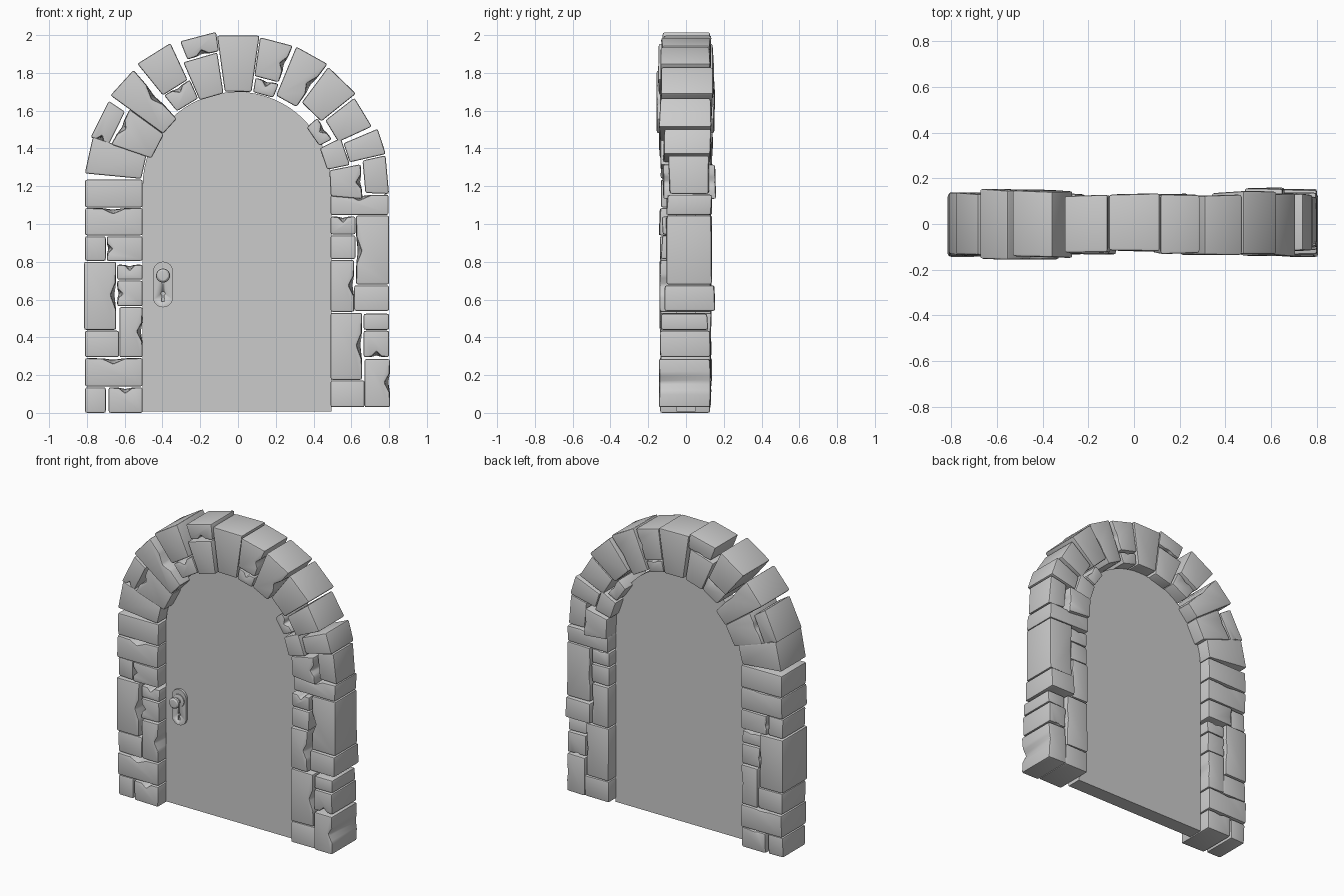
import bpy, bmesh, math, random
from mathutils import Vector, Matrix

if "Cube" in bpy.data.objects:
    bpy.data.objects.remove(bpy.data.objects["Cube"])

rng = random.Random(4)
ARCH_Z = 1.19


def finish(name, bm, angle=30):
    bmesh.ops.recalc_face_normals(bm, faces=bm.faces)
    me = bpy.data.meshes.new(name)
    bm.to_mesh(me)
    bm.free()
    ob = bpy.data.objects.new(name, me)
    bpy.context.collection.objects.link(ob)
    bpy.ops.object.select_all(action='DESELECT')
    ob.select_set(True)
    bpy.context.view_layer.objects.active = ob
    bpy.ops.object.shade_smooth_by_angle(angle=math.radians(angle))
    return ob


def loft(front, back):
    """Closed solid between two (x, y, z) outlines."""
    bm = bmesh.new()
    f = [bm.verts.new(p) for p in front]
    b = [bm.verts.new(p) for p in back]
    bm.faces.new(f)
    bm.faces.new(b[::-1])
    n = len(f)
    for i in range(n):
        bm.faces.new((f[i], b[i], b[(i + 1) % n], f[(i + 1) % n]))
    return bm


def outline(corners, y, chip, depth):
    """Stone outline with a worn notch in one edge."""
    mid = sum(corners, Vector((0, 0))) / 4
    pts = []
    for i, p in enumerate(corners):
        q = corners[(i + 1) % 4]
        pts.append((p.x, y + rng.uniform(-.005, .005), p.y))
        if i == chip:
            for t, d in ((.3, .1), (.52, 1), (.7, .15)):
                c = p.lerp(q, t)
                c += (mid - c).normalized() * depth * d
                pts.append((c.x, y, c.y))
    return pts


def stone(name, corners, chip, y0, y1):
    corners = [Vector(c) for c in corners]
    bm = loft(outline(corners, y0, chip, .03), outline(corners, y1, chip, .008))
    bmesh.ops.recalc_face_normals(bm, faces=bm.faces)
    bmesh.ops.bevel(bm, geom=bm.edges[:], offset=.012, segments=2, profile=.6,
                    affect='EDGES', clamp_overlap=True)
    finish(name, bm, 35)


# Pillar stones: x0, x1, z0, z1, notched edge (0 bottom, 1 right, 2 top, 3 left), y front, y back
left_pillar = [
    (-.81, -.70, 0, .135, -1, -.12, .12), (-.685, -.505, 0, .135, 2, -.135, .13),
    (-.81, -.505, .14, .29, 2, -.135, .135), (-.81, -.63, .295, .435, -1, -.13, .13),
    (-.628, -.505, .295, .56, 1, -.135, .13), (-.815, -.645, .44, .80, 1, -.14, .135),
    (-.64, -.505, .565, .70, 3, -.125, .125), (-.64, -.505, .705, .785, 2, -.12, .12),
    (-.81, -.70, .805, .935, -1, -.125, .12), (-.695, -.505, .805, .935, 3, -.135, .13),
    (-.81, -.505, .94, 1.085, 2, -.14, .13), (-.81, -.505, 1.088, 1.235, -1, -.13, .135)]
right_pillar = [
    (.49, .67, .03, .172, -1, -.13, .13), (.67, .805, .03, .285, 1, -.14, .13),
    (.49, .657, .175, .53, 1, -.135, .13), (.665, .80, .295, .435, 0, -.135, .125),
    (.665, .80, .44, .525, -1, -.13, .115), (.49, .615, .535, .81, 1, -.14, .13),
    (.615, .80, .54, .675, -1, -.11, .15), (.625, .80, .68, 1.045, 3, -.105, .135),
    (.49, .622, .815, .94, -1, -.13, .125), (.49, .622, .945, 1.04, 2, -.125, .12),
    (.49, .797, 1.048, 1.155, 2, -.10, .135)]
# Arch stones: angle0, angle1, radius0, radius1, notched edge, y front, y back
arch = [
    (160.5, 174.5, .515, .815, -1, -.135, .135), (144, 161, .485, .71, 2, -.14, .14),
    (146, 161, .722, .825, 1, -.135, .135), (131.5, 144, .49, .835, 3, -.155, .15),
    (115, 129, .632, .847, -1, -.145, .145), (114, 128.5, .52, .628, 2, -.135, .13),
    (98.7, 113.5, .508, .726, -1, -.13, .12), (98, 111.5, .732, .835, 0, -.125, .125),
    (82, 97.8, .515, .815, -1, -.12, .13), (69, 81.7, .60, .807, 3, -.13, .13),
    (68.7, 81, .514, .592, 2, -.125, .125), (54.2, 67.6, .53, .81, 3, -.135, .125),
    (38.7, 53.3, .565, .80, -1, -.13, .14), (24.7, 37.8, .585, .78, -1, -.14, .13),
    (27.5, 41.5, .485, .56, 2, -.13, .13), (11.7, 26, .482, .605, -1, -.135, .135),
    (13, 23, .607, .803, -1, -.12, .13), (-5, 11, .493, .662, 2, -.12, .155),
    (-2.2, 12.5, .675, .80, -1, -.09, .12)]

for x0, x1, z0, z1, *rest in left_pillar + right_pillar:
    stone("pillar_stone", [(x0, z0), (x1, z0), (x1, z1), (x0, z1)], *rest)


def polar(a, r):
    a = math.radians(a)
    return r * math.cos(a), ARCH_Z + r * math.sin(a)


for a0, a1, r0, r1, *rest in arch:
    stone("arch_stone", [polar(a0, r0), polar(a1, r0), polar(a1, r1), polar(a0, r1)], *rest)

# Door panel: rectangle with a half-round top
shape = [(-.505, .008), (.495, .008)]
shape += [(-.005 + .50 * math.cos(math.pi * i / 32), 1.2 + .50 * math.sin(math.pi * i / 32))
          for i in range(33)]
finish("door_panel", loft([(x, -.05, z) for x, z in shape], [(x, .05, z) for x, z in shape]))

# Escutcheon plate: capsule outline
HX, R = -.397, .053
capsule = []
for base, cz in ((0, .748), (180, .612)):
    for i in range(13):
        a = math.radians(base + i * 15)
        capsule.append((HX + R * math.cos(a), cz + R * math.sin(a)))
plate = finish("handle_plate", loft([(x, -.066, z) for x, z in capsule],
                                    [(x, -.045, z) for x, z in capsule]))

# Keyhole cut into the plate
key = [(HX + .011 * math.cos(math.radians(a)), .632 + .011 * math.sin(math.radians(a)))
       for a in range(-60, 241, 30)]
key += [(HX - .008, .59), (HX + .008, .59)]
cutter = finish("keyhole_cutter", loft([(x, -.08, z) for x, z in key],
                                       [(x, -.054, z) for x, z in key]))
cutter.hide_render = True
cutter.hide_set(True)
cut = plate.modifiers.new("keyhole", 'BOOLEAN')
cut.object = cutter
cut.operation = 'DIFFERENCE'

# Round knob: turned profile (radius, y)
profile = [(.042, -.06), (.042, -.073), (.02, -.077), (.02, -.093), (.032, -.098),
           (.037, -.108), (.035, -.12), (.026, -.127), (0, -.129)]
bm = bmesh.new()
verts = [bm.verts.new((HX + r, y, .727)) for r, y in profile]
edges = [bm.edges.new(p) for p in zip(verts, verts[1:])]
bmesh.ops.spin(bm, geom=verts + edges, cent=(HX, 0, .727), axis=(0, 1, 0),
               angle=2 * math.pi, steps=24)
bmesh.ops.remove_doubles(bm, verts=bm.verts, dist=.0005)
finish("door_knob", bm)
